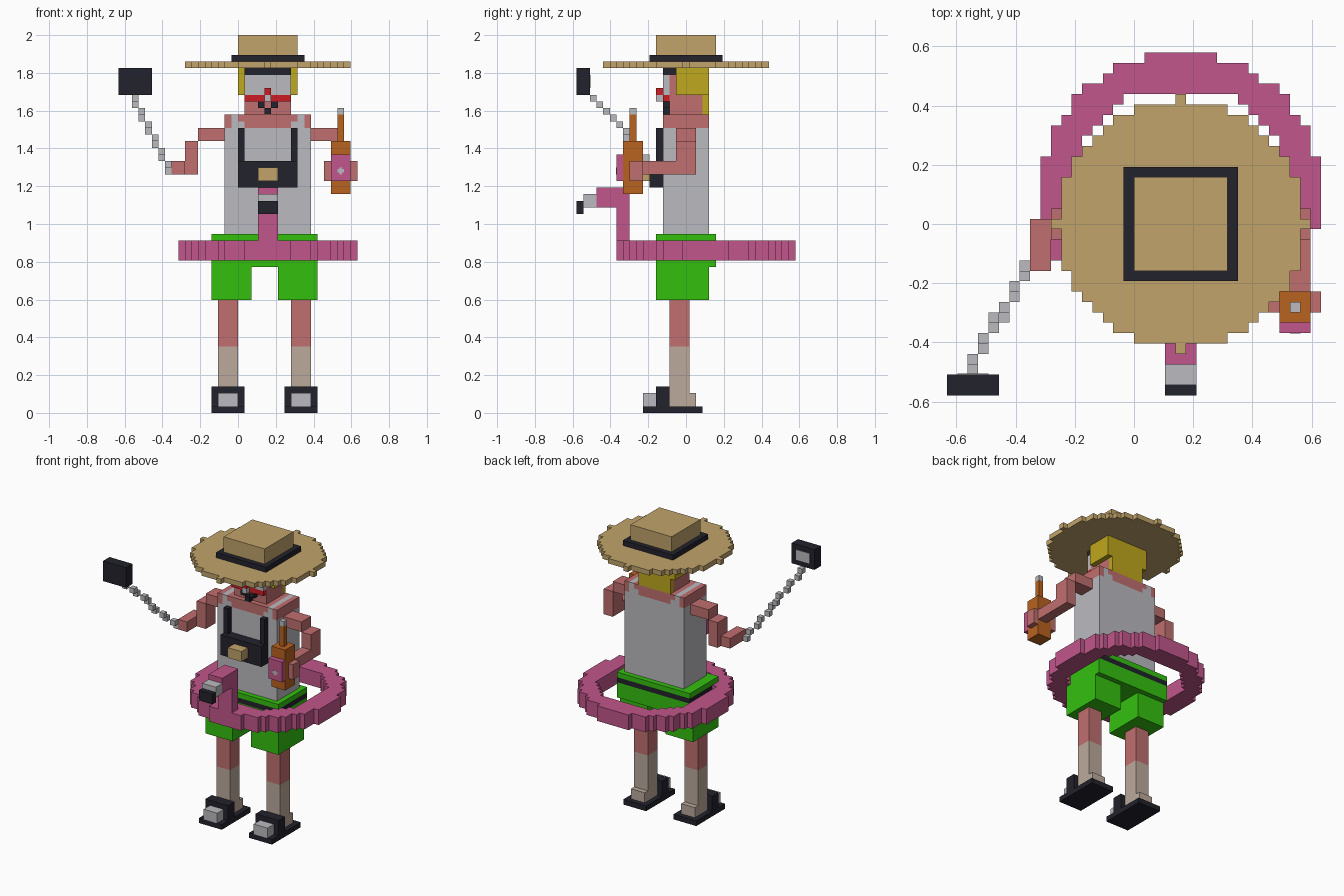
import bpy
import bmesh
from mathutils import Matrix, Vector

UNIT = 2 / 57  # edge of one block

cube = bpy.data.objects.get("Cube")
if cube:
    bpy.data.objects.remove(cube, do_unlink=True)


def to_linear(channel):
    c = channel / 255
    return c / 12.92 if c < 0.04 else ((c + 0.055) / 1.055) ** 2.4


def make_material(name, hex_code):
    color = [to_linear(c) for c in bytes.fromhex(hex_code)] + [1]
    mat = bpy.data.materials.new(name)
    mat.use_nodes = True
    mat.diffuse_color = color
    mat.node_tree.nodes["Principled BSDF"].inputs["Base Color"].default_value = color
    return mat


straw = make_material("straw", "C1A46B")
black = make_material("black", "22222C")
pink = make_material("pink", "C1568B")
green = make_material("green", "33C00F")
skin = make_material("skin", "C16F70")
light_gray = make_material("light gray", "BBBBC0")
yellow = make_material("yellow", "BFA81E")
orange = make_material("orange", "B86220")
red = make_material("red", "CC1C24")
beige = make_material("beige", "BCAA9C")


def place(x, y, z):
    """Block coordinates to world coordinates."""
    return Vector((x, y - 0.5, z)) * UNIT


def finish(name, bm, material):
    mesh = bpy.data.meshes.new(name)
    bm.to_mesh(mesh)
    bm.free()
    mesh.materials.append(material)
    obj = bpy.data.objects.new(name, mesh)
    bpy.context.collection.objects.link(obj)
    return obj


def blocks(name, material, *boxes, mirror=None):
    """Boxes given as x, y and z ranges; mirror is the sum of paired x values."""
    boxes = list(boxes)
    if mirror is not None:
        boxes += [((mirror - x[1], mirror - x[0]), y, z) for x, y, z in boxes]
    bm = bmesh.new()
    for x, y, z in boxes:
        low, high = (place(*corner) for corner in zip(x, y, z))
        matrix = Matrix.Translation((low + high) / 2) @ Matrix.Diagonal((*(high - low), 1))
        bmesh.ops.create_cube(bm, size=1, matrix=matrix)
    return finish(name, bm, material)


def stepped_disc(name, material, center, radius, inside, bottom, top):
    """Flat round plate with a blocky outline."""
    bm = bmesh.new()
    span = range(-radius, radius + 1)
    for i in span:
        for j in span:
            if inside(i, j):
                x, y = center[0] + i, center[1] + j
                corners = ((x, y), (x + 1, y), (x + 1, y + 1), (x, y + 1))
                bm.faces.new([bm.verts.new(place(a, b, top)) for a, b in corners])
    bmesh.ops.remove_doubles(bm, verts=bm.verts, dist=UNIT / 10)
    obj = finish(name, bm, material)
    solid = obj.modifiers.new("thickness", "SOLIDIFY")
    solid.thickness = (top - bottom) * UNIT
    solid.offset = -1
    return obj


# Hat
stepped_disc("hat_brim", straw, (4, 0), 12,
             lambda i, j: i * i + j * j <= 144, 52, 53)
blocks("hat_band", black, ((-1, 10), (-5, 6), (53, 54)))
blocks("hat_crown", straw, ((0, 9), (-4, 5), (54, 57)))

# Head
blocks("head", skin, ((1, 8), (-2, 3), (45, 51)))
blocks("hair", yellow, ((0, 9), (-1, 4), (48, 52)), ((1, 8), (3, 4), (45, 48)))
blocks("forehead_band", black, ((1, 8), (-3, -1), (51, 52)))
blocks("face_panel", light_gray, ((1, 8), (-3, -2), (48, 51)))
blocks("face_stripe", red, ((1, 8), (-3, -2), (47, 48)))
blocks("nose_top", red, ((4, 5), (-4, -3), (48, 49)))
blocks("nose_bottom", light_gray, ((4, 5), (-4, -3), (47, 48)))
blocks("mustache", black, ((3, 4), (-3, -2), (46, 47)),
       ((5, 6), (-3, -2), (46, 47)), ((4, 5), (-3, -2), (45, 46)))

# Torso and vest
blocks("vest", light_gray, ((-2, 11), (-3, 4), (27, 43)))
blocks("vest_straps", light_gray, ((-1, 0), (-3, 4), (43, 45)),
       ((0, 1), (-3, 4), (43, 44)), mirror=9)
blocks("chest", skin, ((0, 9), (-3, 4), (44, 45)), ((1, 8), (-3, 4), (43, 44)))
blocks("shoulder_tops", skin, ((-2, -1), (-3, 4), (43, 45)), mirror=9)

# Chest bag
blocks("bag", black, ((0, 9), (-5, -3), (34, 38)))
blocks("bag_straps", black, ((0, 1), (-4, -3), (38, 43)), mirror=9)
blocks("bag_pocket", straw, ((3, 6), (-7, -5), (35, 37)))

# Arms
blocks("upper_arms", skin, ((-6, -2), (-1, 2), (41, 43)),
       ((-8, -6), (-1, 2), (36, 41)), mirror=9)
blocks("right_hand", skin, ((-10, -8), (-4, 1), (36, 38)))
blocks("left_forearm", skin, ((15, 17), (-6, -1), (36, 38)))
blocks("left_hand", skin, ((13, 14), (-8, -6), (35, 38)), ((17, 18), (-8, -6), (35, 38)))

# Bottle
blocks("bottle", orange, ((14, 17), (-9, -6), (33, 41)), ((15, 16), (-8, -7), (41, 45)))
blocks("bottle_tip", light_gray, ((15, 16), (-8, -7), (45, 46)))
blocks("bottle_label", pink, ((14, 17), (-10, -9), (35, 39)))
blocks("label_cross", light_gray, ((15, 16), (-10.05, -10), (36.3, 36.8)),
       ((15.3, 15.7), (-10.06, -10), (36, 37)))

# Phone on a stepped stick
steps = 11
stick = []
for i in range(steps + 1):
    x = -11 - round(5 * i / steps)
    y = -4 - round(10 * i / steps)
    z = 36 + i
    stick.append(((x, x + 1), (y, y + 1), (z, z + 1)))
blocks("phone_stick", light_gray, *stick)
blocks("phone", black, ((-18, -13), (-16, -14), (48, 52)))
blocks("phone_screen", light_gray, ((-17, -14), (-14, -13.9), (49, 51)))

# Shorts
blocks("shorts", green, ((-4, 12), (-4, 5), (22, 25)), ((-4, 12), (-4, 5), (26, 27)))
blocks("belt", black, ((-4, 12), (-4, 5), (25, 26)))
blocks("shorts_legs", green, ((-4, 2), (-4, 4), (17, 22)), mirror=8)

# Legs and sandals
blocks("legs", skin, ((-3, 0), (-2, 1), (10, 17)), mirror=8)
blocks("socks", beige, ((-3, 0), (-2, 1), (1, 10)), ((-3, 0), (1, 2), (1, 3)), mirror=8)
blocks("sandals", black, ((-4, 1), (-6, 3), (0, 1)), ((-4, 1), (-4, -2), (1, 4)), mirror=8)
blocks("toes", light_gray, ((-3, 0), (-6, -4), (1, 3)), mirror=8)


# Swim ring with a bird head
def in_ring(i, j):
    distance = i * i + j * j
    in_hole = distance <= 106 and max(abs(i), abs(j)) < 10
    return distance <= 182 and not in_hole


stepped_disc("swim_ring", pink, (4, 3), 13, in_ring, 23, 26)
blocks("bird_neck", pink, ((3, 6), (-10, -8), (26, 34)), ((3, 6), (-13, -10), (31, 34)))
blocks("bird_beak", light_gray, ((3, 6), (-15, -13), (31, 33)))
blocks("beak_tip", black, ((3, 6), (-16, -15), (30, 32)))
